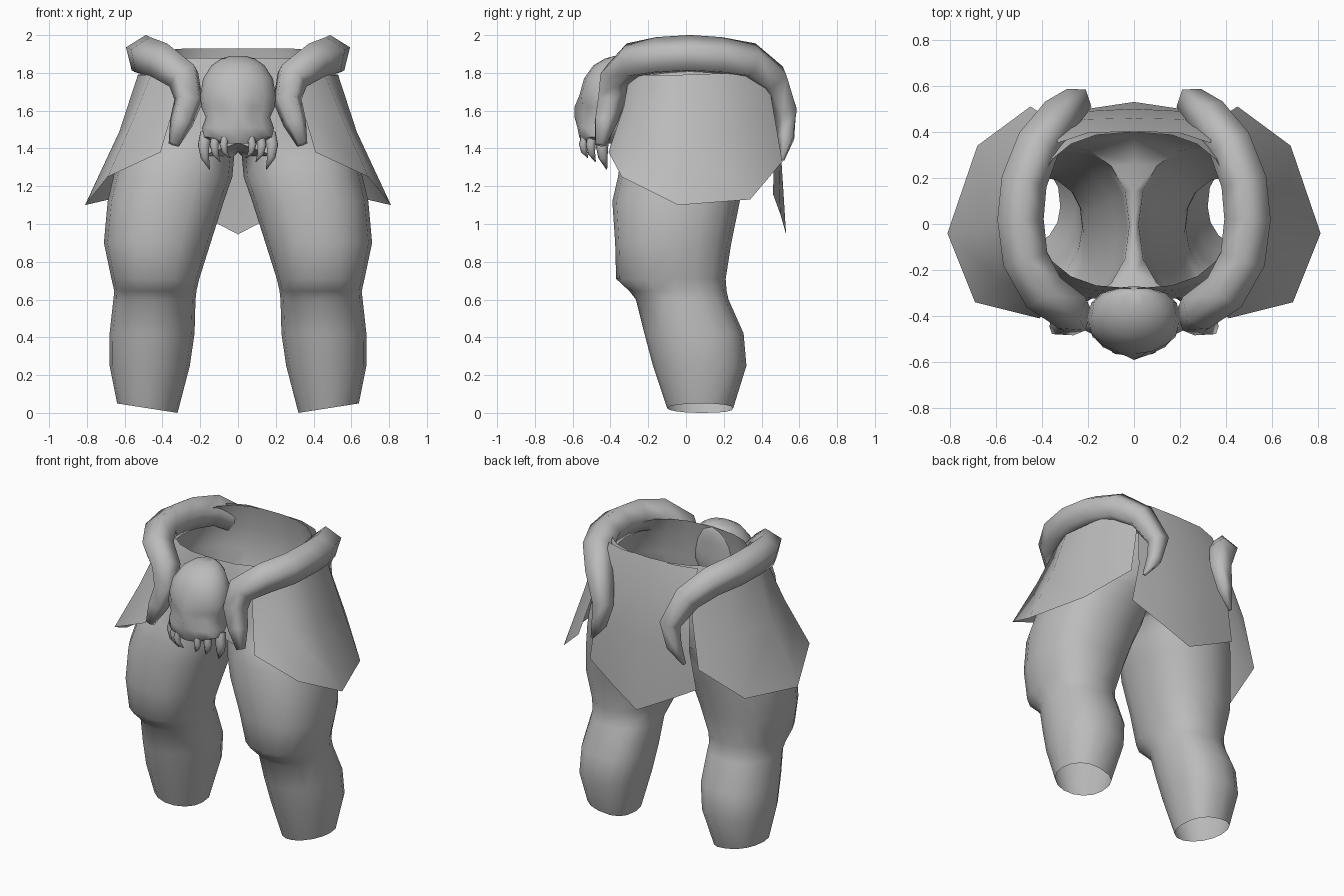
import bpy, bmesh, math
from mathutils import Vector

if "Cube" in bpy.data.objects:
    bpy.data.objects.remove(bpy.data.objects["Cube"])

grey = bpy.data.materials.new("plain_grey")
grey.diffuse_color = (0.5, 0.5, 0.5, 1)
grey.use_nodes = True
grey.node_tree.nodes["Principled BSDF"].inputs["Base Color"].default_value = grey.diffuse_color


def finish(bm, name, mirror=False, angle=50):
    bmesh.ops.recalc_face_normals(bm, faces=bm.faces)
    me = bpy.data.meshes.new(name)
    bm.to_mesh(me)
    bm.free()
    me.materials.append(grey)
    ob = bpy.data.objects.new(name, me)
    bpy.context.collection.objects.link(ob)
    bpy.ops.object.select_all(action='DESELECT')
    ob.select_set(True)
    bpy.context.view_layer.objects.active = ob
    bpy.ops.object.shade_smooth_by_angle(angle=math.radians(angle))
    if mirror:
        m = ob.modifiers.new("mirror", 'MIRROR')
        m.use_clip = True
        m.merge_threshold = 0.002
    return ob


def bridge(bm, a, b, closed):
    n = len(a)
    for i in range(n if closed else n - 1):
        j = (i + 1) % n
        bm.faces.new((a[i], a[j], b[j], b[i]))


def row(bm, pts):
    return [bm.verts.new(p) for p in pts]


def rounded(deg, power):
    """Unit superellipse point; power below 1 is squarer."""
    a = math.radians(deg)
    f = lambda v: math.copysign(abs(v) ** power, v)
    return f(math.cos(a)), f(math.sin(a))


def sheet(name, rows, mirror):
    bm = bmesh.new()
    vr = [row(bm, r) for r in rows]
    for a, b in zip(vr, vr[1:]):
        bridge(bm, a, b, False)
    return finish(bm, name, mirror)


def tube(name, pts, radii, sides, phase=0):
    """Tapered capped tube; the frame is carried outward from the middle point."""
    bm = bmesh.new()
    pts = [Vector(p) for p in pts]
    n = len(pts)
    tan = [(pts[min(k + 1, n - 1)] - pts[max(k - 1, 0)]).normalized() for k in range(n)]
    mid = n // 2
    refs = {}
    for ks in (range(mid, n), range(mid, -1, -1)):
        ref = Vector((0, 0, 1)) if abs(tan[mid].z) < 0.8 else Vector((0, 1, 0))
        for k in ks:
            ref = (ref - tan[k] * ref.dot(tan[k])).normalized()
            refs[k] = ref
    rings = []
    for k, p in enumerate(pts):
        u, w = refs[k], tan[k].cross(refs[k])
        rings.append(row(bm, [p + radii[k] * (u * math.cos(a) + w * math.sin(a))
                              for a in (2 * math.pi * i / sides + phase for i in range(sides))]))
    for a, b in zip(rings, rings[1:]):
        bridge(bm, a, b, True)
    bm.faces.new(rings[0])
    bm.faces.new(rings[-1])
    return finish(bm, name, True, 85)


# Trousers: open leg tube joined to its mirror at the crotch, then the waist
legs = [  # z, inner x, outer x, front y, back y
    (0.025, 0.32, 0.64, -0.10, 0.25), (0.25, 0.255, 0.68, -0.175, 0.32),
    (0.42, 0.23, 0.68, -0.22, 0.305), (0.60, 0.225, 0.66, -0.265, 0.225),
    (0.645, 0.22, 0.655, -0.30, 0.215), (0.71, 0.205, 0.67, -0.37, 0.21),
    (0.90, 0.145, 0.71, -0.375, 0.24), (1.12, 0.075, 0.69, -0.39, 0.285),
    (1.25, 0.03, 0.66, -0.36, 0.32), (1.36, 0.02, 0.63, -0.345, 0.34)]
waist = [  # z front, z side, z back, half width, front y, back y
    (1.43, 1.43, 1.43, 0.60, -0.33, 0.38), (1.62, 1.60, 1.62, 0.555, -0.315, 0.42),
    (1.77, 1.75, 1.78, 0.505, -0.30, 0.425), (1.88, 1.88, 1.93, 0.42, -0.28, 0.40)]
bm = bmesh.new()
prev = None
for k, (z, x0, x1, y0, y1) in enumerate(legs):
    cx, rx, cy, ry = (x0 + x1) / 2, (x1 - x0) / 2, (y0 + y1) / 2, (y1 - y0) / 2
    ring = []
    for i in range(16):
        a = -112.5 + 22.5 * i
        # narrow shin, fuller inner calf
        power = 0.86 if k > 3 else 1.0 if a < 0 or a > 180 else 0.9 if a < 90 else 0.76
        c, s = rounded(a, power)
        ring.append(bm.verts.new((cx + rx * c, cy + ry * s, z + (0.025 * c if k == 0 else 0))))
    if prev:
        bridge(bm, prev, ring, True)
    prev = ring
for k, (zf, zs, zb, w, y0, y1) in enumerate(waist):
    pts = []
    for i in range(11):
        c, s = rounded(-90 + 18 * i, 0.8)
        z = zs + ((zb if s > 0 else zf) - zs) * min(1, 1.3 * abs(s))
        pts.append((w * c if 0 < i < 10 else 0, (y0 + y1) / 2 + (y1 - y0) / 2 * s, z))
    arc = row(bm, pts)
    if k == 0:  # saddle between the legs
        saddle = [(0, 0.38 - 0.1183 * j, 1.43 - 0.05 * math.sin(math.pi * j / 6))
                  for j in range(1, 6)]
        bridge(bm, prev, arc + row(bm, saddle), True)
    else:
        bridge(bm, prev[:11], arc, False)
    prev = arc
finish(bm, "trousers", True)

# Flared hip panels
sheet("hip_panel", [
    [(0.31, -0.30, 1.79), (0.46, -0.21, 1.79), (0.53, -0.02, 1.79), (0.48, 0.26, 1.80), (0.33, 0.43, 1.79)],
    [(0.34, -0.33, 1.62), (0.56, -0.26, 1.54), (0.628, -0.03, 1.49), (0.56, 0.30, 1.51), (0.37, 0.46, 1.62)],
    [(0.41, -0.41, 1.38), (0.69, -0.34, 1.25), (0.81, -0.04, 1.10), (0.68, 0.34, 1.13), (0.45, 0.51, 1.33)],
], True)

# Pointed back panel
sheet("back_panel", [
    [(0, 0.402, 1.93), (0.20, 0.395, 1.93), (0.335, 0.35, 1.925)],
    [(0, 0.46, 1.72), (0.20, 0.455, 1.72), (0.335, 0.435, 1.72)],
    [(0, 0.50, 1.42), (0.20, 0.49, 1.42), (0.355, 0.47, 1.42)],
    [(0, 0.53, 0.945), (0.20, 0.50, 1.05), (0.40, 0.46, 1.16)],
], True)

# Curved horns running round each hip
tube("hip_horn",
     [(0.34, -0.455, 1.42), (0.30, -0.43, 1.54), (0.26, -0.40, 1.66), (0.285, -0.37, 1.78),
      (0.40, -0.29, 1.86), (0.475, -0.15, 1.885), (0.495, 0.02, 1.895), (0.48, 0.18, 1.885),
      (0.42, 0.34, 1.86), (0.33, 0.46, 1.77), (0.25, 0.53, 1.60), (0.28, 0.53, 1.46), (0.345, 0.51, 1.34)],
     [0.03, 0.065, 0.08, 0.094, 0.102, 0.105, 0.106, 0.105, 0.102, 0.092, 0.07, 0.05, 0.012],
     5, math.radians(-4))

# Skull buckle with sunken eyes, a nose bridge and a tapering jaw
skull = [  # z, half width, front y, back y
    (1.89, 0.04, -0.38, -0.29), (1.875, 0.09, -0.43, -0.28), (1.84, 0.14, -0.49, -0.27),
    (1.77, 0.185, -0.54, -0.27), (1.68, 0.20, -0.565, -0.27), (1.62, 0.195, -0.59, -0.27),
    (1.565, 0.17, -0.59, -0.28), (1.51, 0.19, -0.575, -0.30), (1.46, 0.185, -0.565, -0.33),
    (1.425, 0.10, -0.55, -0.38)]
bm = bmesh.new()
rings = []
for k, (z, w, y0, y1) in enumerate(skull):
    pts = []
    for i in range(16):
        c, s = rounded(360 * i / 16 - 90, 0.9 if 4 < i < 12 and k < 8 else 1)
        s = s if s < 0 or k > 7 else s ** 0.8
        y = (y0 + y1) / 2 + (y1 - y0) / 2 * s
        if k in (5, 6) and i in (1, 2, 14, 15):
            y += 0.03
        pts.append((w * c, y, z))
    rings.append(row(bm, pts))
for a, b in zip(rings, rings[1:]):
    bridge(bm, a, b, True)
bm.faces.new(rings[0])
bm.faces.new(rings[-1])
finish(bm, "skull")

# Hanging teeth: x, y, tip z, radius
for n, (x, y, z, r) in enumerate([(0.065, -0.53, 1.35, 0.022), (0.115, -0.49, 1.33, 0.026),
                                  (0.17, -0.43, 1.29, 0.034)]):
    tube("tooth_%d" % (n + 1),
         [(x, y, 1.48), (x + 0.012, y - 0.015, 1.42), (x + 0.006, y - 0.01, (z + 1.42) / 2), (x - 0.02, y + 0.01, z)],
         [r, r, r * 0.75, 0.003], 6)
